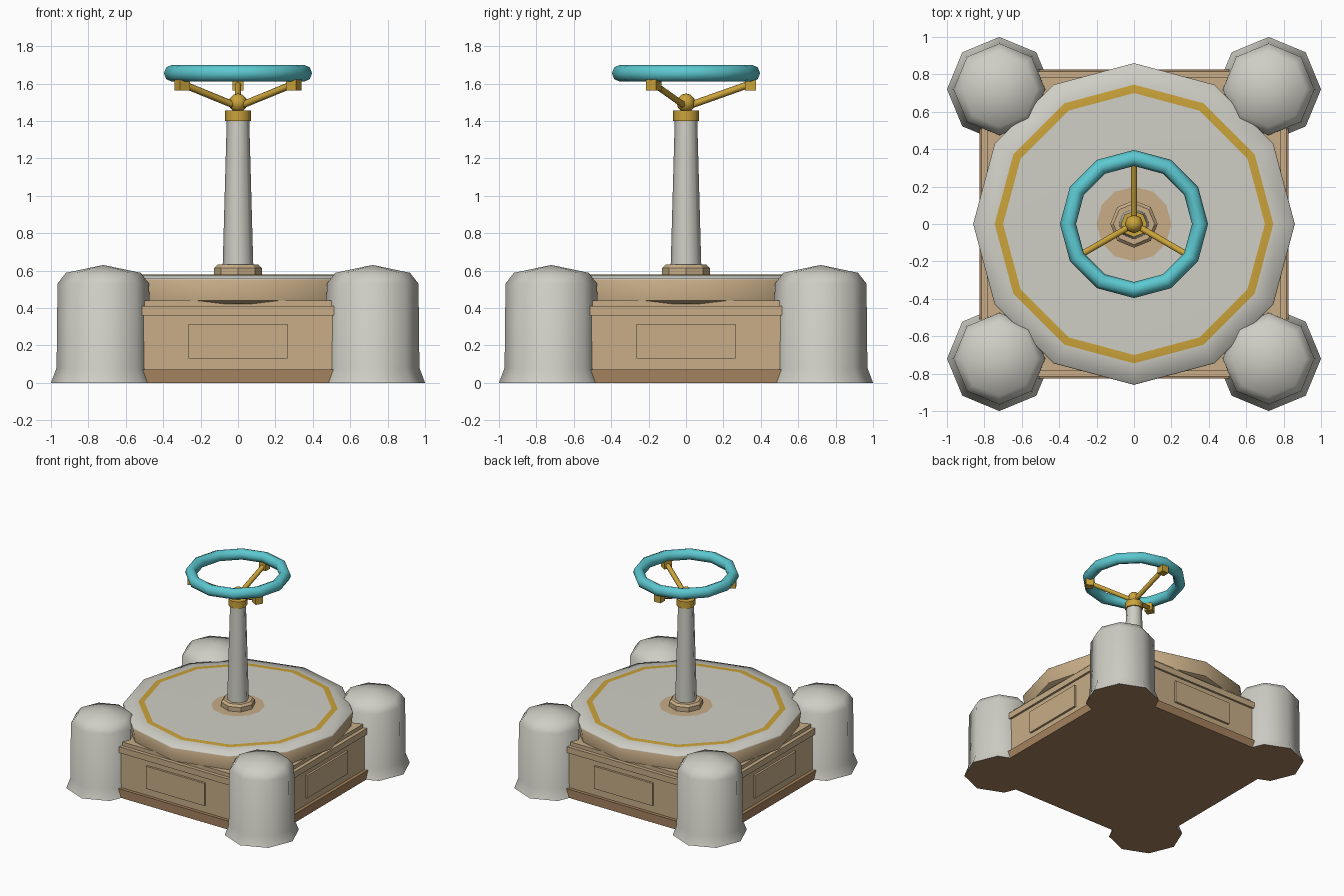
import bpy, bmesh, math
from mathutils import Vector, Matrix

if "Cube" in bpy.data.objects:
    bpy.data.objects.remove(bpy.data.objects["Cube"])


def material(name, hex_code):
    srgb = [int(hex_code[i:i + 2], 16) / 255 for i in (0, 2, 4)]
    color = [((c + 0.055) / 1.055) ** 2.4 for c in srgb] + [1]
    m = bpy.data.materials.new(name)
    m.use_nodes = True
    m.diffuse_color = color
    m.node_tree.nodes["Principled BSDF"].inputs["Base Color"].default_value = color
    return m


STONE = material("pale stone", "cfcec5")
TAN = material("tan", "c8ad87")
BROWN = material("brown", "a5825e")
GOLD = material("gold", "cba33a")
TEAL = material("teal", "5cc8d0")


def finish(name, bm, mats, angle=50):
    bmesh.ops.recalc_face_normals(bm, faces=bm.faces)
    mesh = bpy.data.meshes.new(name)
    bm.to_mesh(mesh)
    bm.free()
    for m in mats:
        mesh.materials.append(m)
    obj = bpy.data.objects.new(name, mesh)
    bpy.context.collection.objects.link(obj)
    bpy.ops.object.select_all(action="DESELECT")
    obj.select_set(True)
    bpy.context.view_layer.objects.active = obj
    if angle:
        bpy.ops.object.shade_smooth_by_angle(angle=math.radians(angle))
    return obj


def lathe(name, profile, sides, mats, bands=None, at=(0, 0), angle=50):
    """Turn (radius, height) points around z; bands gives a material slot per step."""
    bm = bmesh.new()
    rings = []
    for r, z in profile:
        count = sides if r > 0 else 1
        rings.append([bm.verts.new((at[0] + r * math.cos(math.tau * i / sides),
                                    at[1] + r * math.sin(math.tau * i / sides), z))
                      for i in range(count)])
    for step, (low, high) in enumerate(zip(rings, rings[1:])):
        for i in range(sides):
            j = (i + 1) % sides
            corners = [low[i % len(low)], low[j % len(low)],
                       high[j % len(high)], high[i % len(high)]]
            face = bm.faces.new(list(dict.fromkeys(corners)))
            face.material_index = bands[step] if bands else 0
    return finish(name, bm, mats, angle)


def box(name, center, size, mat, turn=0):
    bm = bmesh.new()
    place = Matrix.Rotation(turn, 4, "Z") @ Matrix.Translation(center)
    bmesh.ops.create_cube(bm, size=1, matrix=place @ Matrix.Diagonal((*size, 1)))
    return finish(name, bm, [mat], 0)


def slab(name, half, bottom, top, mat):
    box(name, (0, 0, (bottom + top) / 2), (2 * half, 2 * half, top - bottom), mat)


# Square base with skirt and stepped cornice
slab("base_skirt", 0.825, 0, 0.07, BROWN)
slab("base_body", 0.798, 0.07, 0.36, TAN)
slab("base_cornice", 0.815, 0.36, 0.41, TAN)
slab("base_top_step", 0.785, 0.41, 0.44, TAN)

# Raised panel on each side
for k, side in enumerate(("front", "left", "back", "right")):
    box("panel_" + side, (0, -0.8, 0.223), (0.53, 0.03, 0.185), TAN, k * math.pi / 2)

# Corner bollards with flared feet and brown undersides
for x in (-0.72, 0.72):
    for y in (-0.72, 0.72):
        name = "bollard_%s_%s" % ("front" if y < 0 else "back", "left" if x > 0 else "right")
        lathe(name, [(0, 0), (0.28, 0), (0.25, 0.08), (0.245, 0.53), (0.2, 0.588), (0, 0.63)],
              8, [STONE, BROWN], [1, 0, 0, 0, 0], (x, y))

# Round platform with a gold band and a tan centre
lathe("platform",
      [(0, 0.42), (0.8, 0.42), (0.845, 0.44), (0.86, 0.553), (0.855, 0.56), (0.745, 0.577),
       (0.7, 0.578), (0.2, 0.578), (0, 0.578)],
      12, [TAN, STONE, GOLD], [0, 0, 0, 1, 1, 2, 1, 0])

# Column
lathe("column_flange", [(0, 0.57), (0.127, 0.57), (0.127, 0.615), (0.11, 0.632), (0, 0.632)],
      8, [TAN], angle=30)
lathe("column", [(0.082, 0.62), (0.06, 1.41)], 8, [STONE])
lathe("column_collar", [(0, 1.4), (0.07, 1.4), (0.07, 1.455), (0, 1.455)], 8, [GOLD])

# Hub ball
bm = bmesh.new()
bmesh.ops.create_uvsphere(bm, u_segments=8, v_segments=6, radius=0.05,
                          matrix=Matrix.Translation((0, 0, 1.497)))
finish("hub_ball", bm, [GOLD])

# Three spokes with end blocks
for k in range(3):
    turn = math.tau * k / 3
    start, end = Vector((0, 0.02, 1.483)), Vector((0, 0.35, 1.6))
    span = end - start
    bm = bmesh.new()
    place = (Matrix.Rotation(turn, 4, "Z") @ Matrix.Translation((start + end) / 2)
             @ span.to_track_quat("Z", "Y").to_matrix().to_4x4())
    bmesh.ops.create_cone(bm, cap_ends=True, segments=6, radius1=0.019, radius2=0.019,
                          depth=span.length, matrix=place)
    finish("spoke_%d" % (k + 1), bm, [GOLD], 65)
    box("spoke_block_%d" % (k + 1), (0, 0.345, 1.596), (0.06, 0.06, 0.064), GOLD, turn)

# Wheel rim
tube = [(0.353 + 0.043 * math.cos(math.tau * i / 8), 1.655 + 0.045 * math.sin(math.tau * i / 8))
        for i in range(9)]
rim = lathe("wheel_rim", tube, 12, [TEAL])
bm = bmesh.new()
bm.from_mesh(rim.data)
bmesh.ops.remove_doubles(bm, verts=bm.verts, dist=0.0001)
bm.to_mesh(rim.data)
bm.free()
